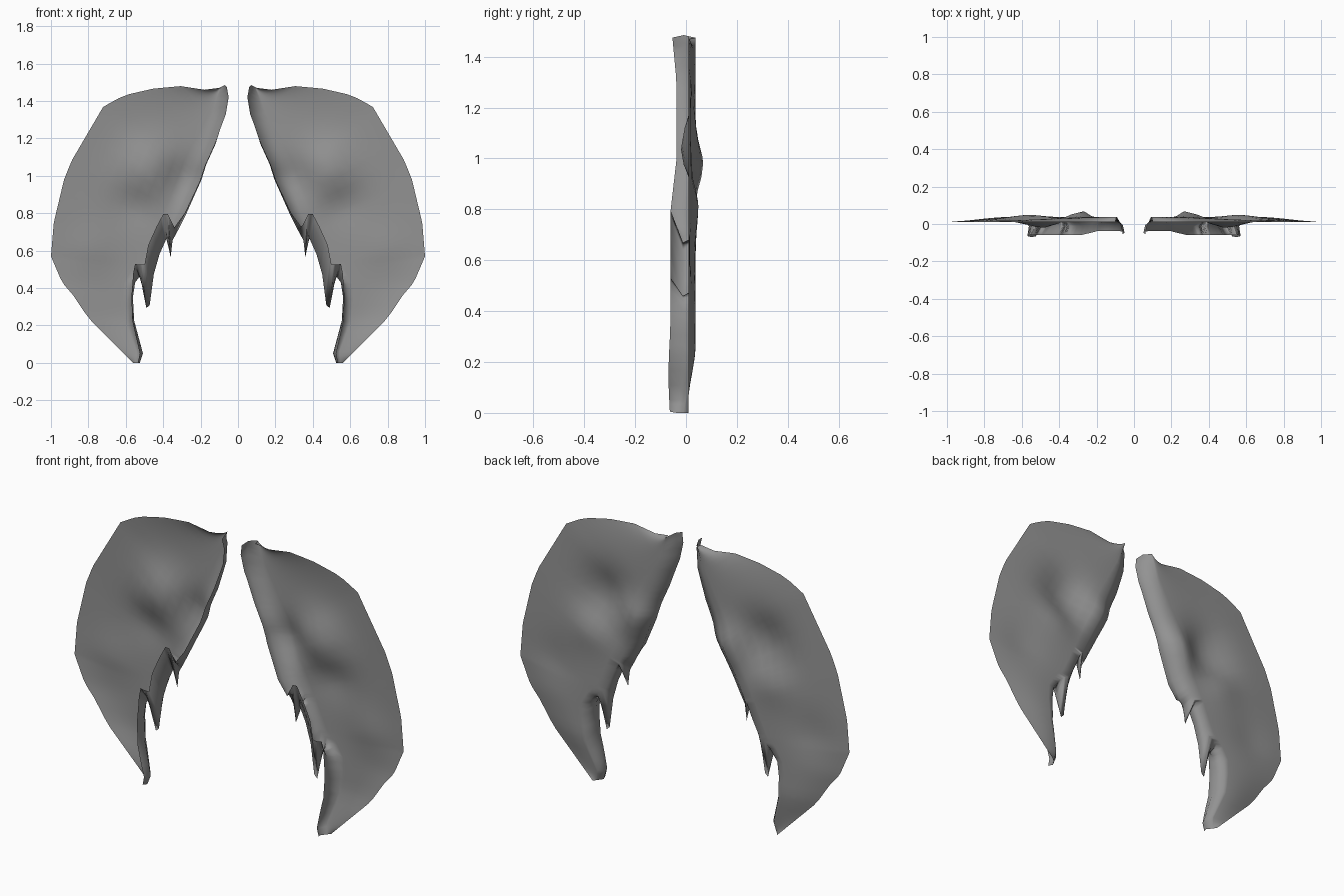
import bpy
from math import exp, sin, pi
from mathutils import Vector

if "Cube" in bpy.data.objects:
    bpy.data.objects.remove(bpy.data.objects["Cube"])

# Outer rim of one half, top to tip (x, z)
OUTER = [(.10, 1.47), (.18, 1.46), (.31, 1.48), (.46, 1.465), (.61, 1.43), (.72, 1.37),
         (.89, 1.08), (.93, .98), (.985, .75), (1, .57), (.94, .43), (.88, .36),
         (.80, .24), (.72, .16), (.56, 0)]
# Inner edge rows: sheet base, fold with spikes, free edge of folded flap (x, z each)
INNER = [(.09, 1.475, .07, 1.485, .06, 1.475), (.11, 1.42, .06, 1.44, .05, 1.42),
         (.13, 1.33, .07, 1.33, .065, 1.33), (.19, 1.18, .12, 1.17, .125, 1.17),
         (.24, 1.07, .17, 1.06, .175, 1.06), (.27, .98, .195, .98, .205, .97),
         (.33, .82, .275, .80, .285, .80), (.365, .745, .32, .71, .34, .725),
         (.38, .71, .35, .655, .36, .765), (.385, .70, .36, .565, .375, .795),
         (.395, .69, .38, .67, .40, .795), (.43, .61, .42, .58, .435, .73),
         (.465, .54, .45, .475, .48, .63), (.48, .52, .472, .31, .50, .525),
         (.50, .51, .49, .293, .515, .525), (.515, .50, .515, .42, .53, .525),
         (.535, .48, .527, .46, .55, .53), (.58, .42, .55, .43, .56, .48),
         (.59, .34, .562, .35, .57, .35), (.585, .22, .555, .225, .565, .225),
         (.535, .06, .508, .05, .525, .05), (.545, 0, .525, 0, .535, .005)]
COLS = 12
SUB = 3

grey = bpy.data.materials.new("dark_grey")
grey.diffuse_color = (.29, .29, .29, 1)
grey.use_nodes = True
grey.node_tree.nodes["Principled BSDF"].inputs["Base Color"].default_value = grey.diffuse_color


def lerp(a, b, t):
    return a + (b - a) * t


def lengths(pts):
    out = [0]
    for a, b in zip(pts, pts[1:]):
        out.append(out[-1] + (Vector(b) - Vector(a)).length)
    return out


def sample(pts, t):
    acc = lengths(pts)
    d = t * acc[-1]
    for i in range(len(pts) - 1):
        if d <= acc[i + 1] or i == len(pts) - 2:
            k = min(1, (d - acc[i]) / (acc[i + 1] - acc[i]))
            return Vector(pts[i]).lerp(Vector(pts[i + 1]), k)


def bump(x, z, cx, cz, r, h):
    return h * exp(-((x - cx) ** 2 + (z - cz) ** 2) / r ** 2)


def depth(x, z, u):
    y = .01 + .028 * sin(u * pi * .62) * min(1, z / .25) - .02 * max(0, 1 - z / .2) * u
    y += bump(x, z, .29, .98, .11, .04) + bump(x, z, .48, 1.03, .15, -.058)
    y += bump(x, z, .56, .84, .11, .018) + bump(x, z, .78, .62, .12, -.012)
    return y


def flap_depth(z):
    y = lerp(-.06, -.037, min(1, max(0, (z - .8) / .2)))
    return y - .014 * max(0, (z - 1.3) / .15) - bump(0, z, 0, .15, .15, .009)


def build_half(name, side):
    rows = []
    for a, b in zip(INNER, INNER[1:]):
        rows += [[lerp(p, q, k / SUB) for p, q in zip(a, b)] for k in range(SUB)]
    rows.append(list(INNER[-1]))
    acc = lengths([r[:2] for r in rows])
    verts = []
    for r, d in zip(rows, acc):
        base, rim = Vector(r[:2]), sample(OUTER, d / acc[-1])
        # Main sheet
        for c in range(COLS):
            u = c / (COLS - 1)
            p = rim.lerp(base, u)
            verts.append((side * p.x, depth(p.x, p.y, u), p.y))
        # Fold and flap curling to the front
        yb, yf = verts[-1][1], flap_depth(r[5])
        verts.append((side * r[2], lerp(yb, yf, .5), r[3]))
        verts.append((side * r[4], yf, r[5]))
    w = COLS + 2
    faces = []
    for i in range(len(rows) - 1):
        for c in range(w - 1):
            f = (i * w + c, i * w + c + 1, (i + 1) * w + c + 1, (i + 1) * w + c)
            faces.append(f if side < 0 else f[::-1])
    me = bpy.data.meshes.new(name)
    me.from_pydata(verts, [], faces)
    me.update()
    me.shade_smooth()
    me.materials.append(grey)
    ob = bpy.data.objects.new(name, me)
    bpy.context.collection.objects.link(ob)


build_half("right_shell_half", 1)
build_half("left_shell_half", -1)
